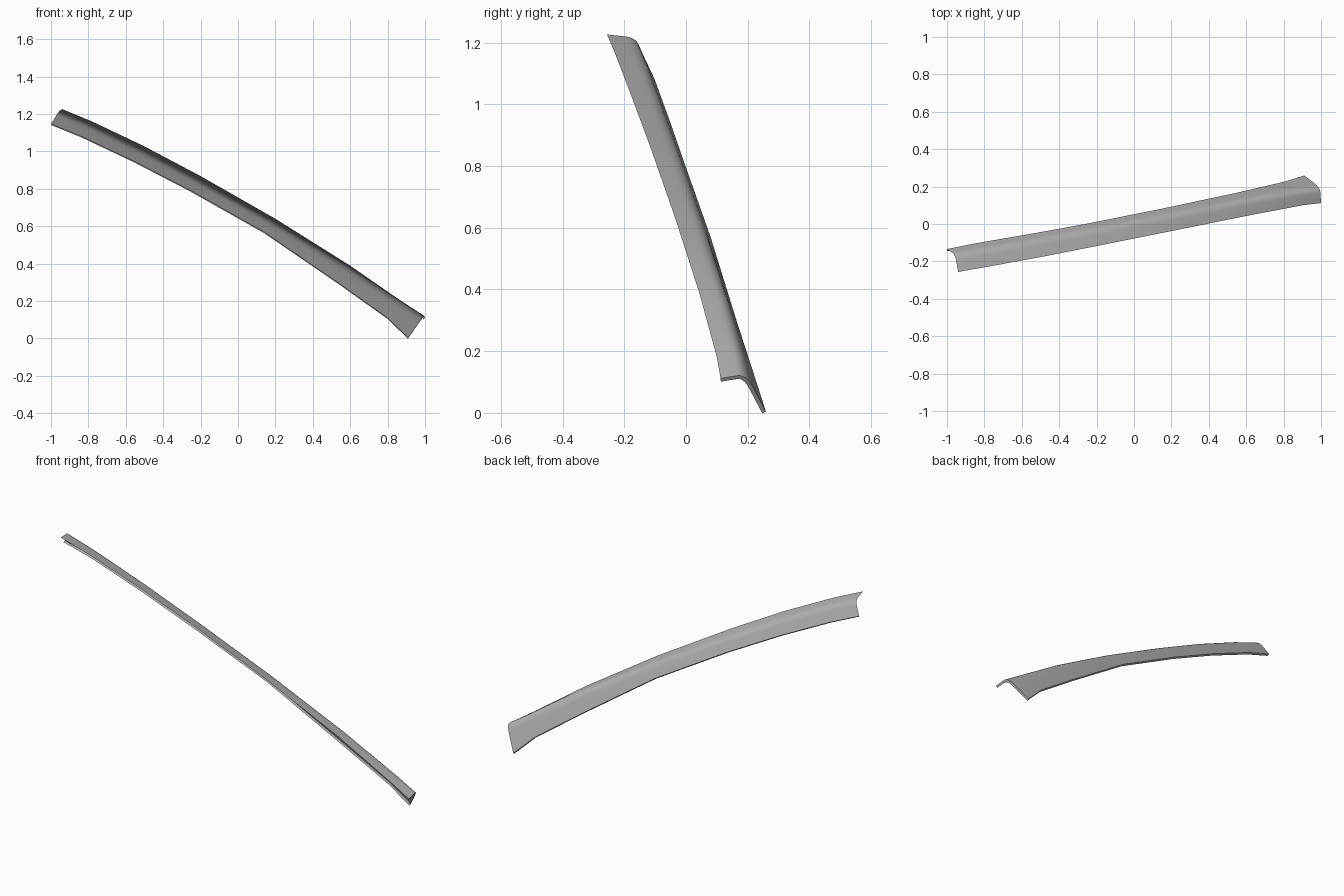
import bpy
import math
from mathutils import Vector

if "Cube" in bpy.data.objects:
    bpy.data.objects.remove(bpy.data.objects["Cube"])

# Front edge and rear edge of the strip, station by station
front = [(-.94, -.256, 1.226), (-.78, -.228, 1.160), (-.5, -.177, 1.027), (-.2, -.118, .868),
         (.2, -.038, .640), (.6, .043, .389), (.9, .1, .18), (1.0, .112, .112)]
rear = [(-1.0, -.134, 1.147), (-.84, -.102, 1.082), (-.56, -.054, .95), (-.26, .0, .795),
        (.14, .08, .569), (.54, .165, .295), (.8, .225, .11), (.91, .259, .004)]
# Offset from the front edge to the bend, at the upper and the lower end
bend_top, bend_low = Vector((-.017, .093, -.010)), Vector((-.005, .083, .013))
SAG = Vector((-.008, -.002, -.018))    # the bend sits lower mid-length
ROUND, STEPS, LIP = .35, 6, .013


def section(a, c, t):
    """Two flanges joined by a rounded bend."""
    a, c = Vector(a), Vector(c)
    b = a + bend_top.lerp(bend_low, t) + SAG * math.sin(math.pi * t)
    p, q = b.lerp(a, ROUND), b.lerp(c, ROUND)
    pts = [a, a.lerp(p, .5)]
    for k in range(STEPS + 1):
        u = k / STEPS
        pts.append(p.lerp(b, u).lerp(b.lerp(q, u), u))
    return pts + [q.lerp(c, .5), c]


# Outer skin lofted through the sections
rows = [section(a, c, (a[0] + .94) / 1.94) for a, c in zip(front, rear)]
n, m = len(rows[0]), len(rows)
verts = [p for row in rows for p in row]
faces = [(i * n + j, (i + 1) * n + j, (i + 1) * n + j + 1, i * n + j + 1)
         for i in range(m - 1) for j in range(n - 1)]
mesh = bpy.data.meshes.new("pillar_trim")
mesh.from_pydata(verts, [], faces)
normals = [v.normal.copy() for v in mesh.vertices]

# Thin lip turned inward along the rear edge and across the lower end
border = [i * n + n - 1 for i in range(m)] + [(m - 1) * n + j for j in range(n - 2, -1, -1)]
lip = [verts[k] - normals[k] * LIP for k in border]
base = len(verts)
faces += [(border[k], border[k + 1], base + k + 1, base + k) for k in range(len(border) - 1)]
mesh.clear_geometry()
mesh.from_pydata(verts + lip, [], faces)
trim = bpy.data.objects.new("pillar_trim", mesh)
bpy.context.collection.objects.link(trim)

# Dark grey finish
grey = bpy.data.materials.new("dark_grey")
grey.diffuse_color = (.45, .45, .45, 1)
grey.use_nodes = True
grey.node_tree.nodes["Principled BSDF"].inputs["Base Color"].default_value = grey.diffuse_color
mesh.materials.append(grey)

bpy.context.view_layer.objects.active = trim
trim.select_set(True)
bpy.ops.object.shade_smooth_by_angle(angle=.6)
